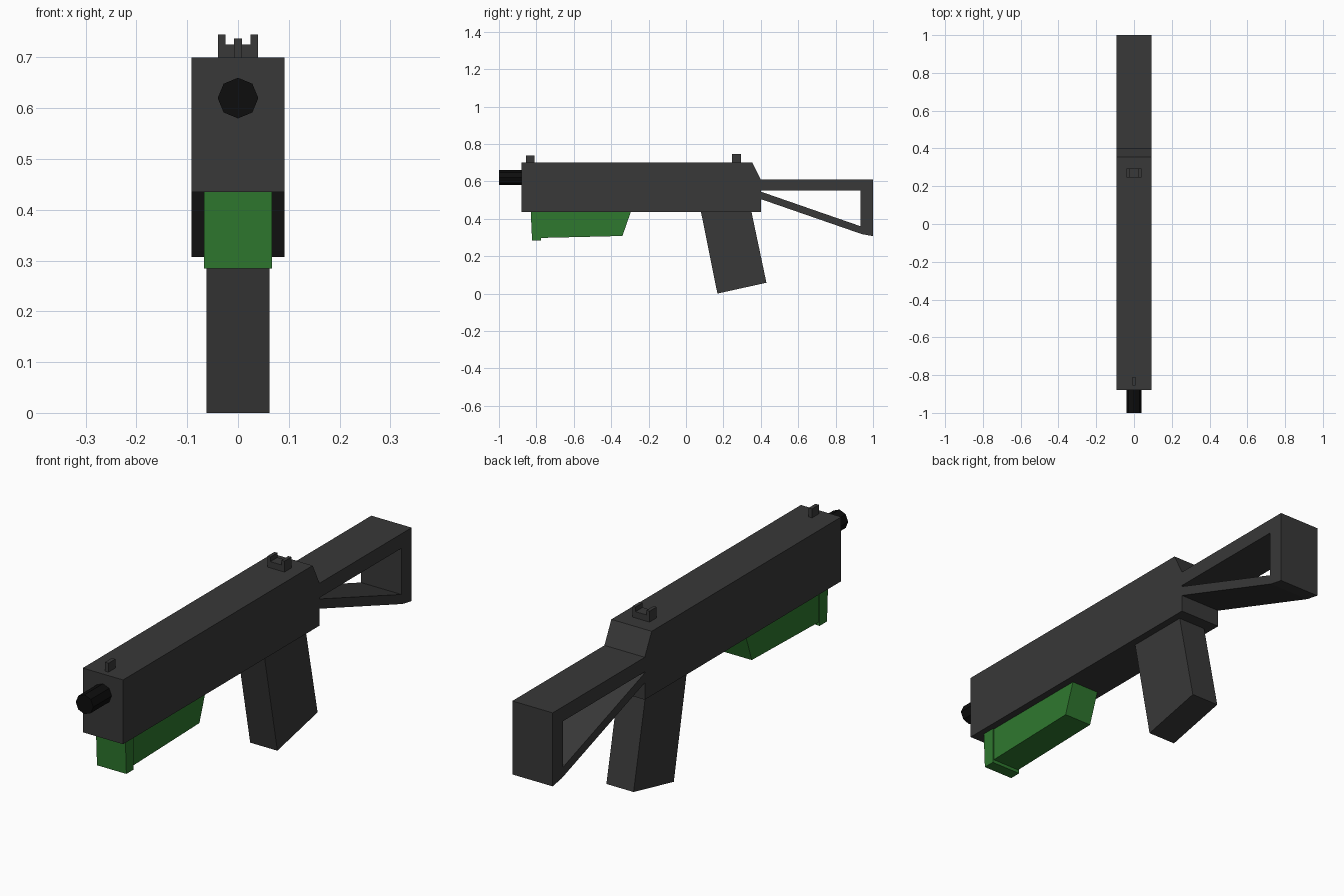
import bpy, bmesh
from mathutils import Vector, Matrix
from math import pi

if "Cube" in bpy.data.objects:
    bpy.data.objects.remove(bpy.data.objects["Cube"])


def material(name, rgb):
    m = bpy.data.materials.new(name)
    m.diffuse_color = (*rgb, 1)
    m.use_nodes = True
    m.node_tree.nodes["Principled BSDF"].inputs["Base Color"].default_value = m.diffuse_color
    return m


DARK = material("dark_grey", (0.04, 0.04, 0.04))
BLACK = material("black", (0.004, 0.004, 0.004))
GREEN = material("green", (0.028, 0.19, 0.028))


def finish(bm, name, mat):
    bmesh.ops.recalc_face_normals(bm, faces=bm.faces[:])
    mesh = bpy.data.meshes.new(name)
    bm.to_mesh(mesh)
    bm.free()
    mesh.materials.append(mat)
    obj = bpy.data.objects.new(name, mesh)
    bpy.context.collection.objects.link(obj)
    return obj


def extrude(name, points, step, mat):
    """Close a flat outline and extrude it along the step vector."""
    bm = bmesh.new()
    face = bm.faces.new([bm.verts.new(p) for p in points])
    result = bmesh.ops.extrude_face_region(bm, geom=[face], use_keep_orig=True)
    verts = [g for g in result["geom"] if isinstance(g, bmesh.types.BMVert)]
    bmesh.ops.translate(bm, verts=verts, vec=Vector(step))
    return finish(bm, name, mat)


def side_part(name, profile, half_width, mat=DARK):
    """Extrude a (y, z) side profile symmetrically across x."""
    pts = [(-half_width, y, z) for y, z in profile]
    return extrude(name, pts, (2 * half_width, 0, 0), mat)


# Main body with sloped rear top edge
side_part("receiver", [(-0.88, 0.435), (0.40, 0.435), (0.40, 0.61),
                       (0.355, 0.70), (-0.88, 0.70)], 0.092)

# Open triangular shoulder stock
side_part("stock", [(0.40, 0.61), (1.0, 0.61), (1.0, 0.307), (0.94, 0.318),
                    (0.40, 0.505), (0.40, 0.545), (0.933, 0.36),
                    (0.933, 0.55), (0.40, 0.55)], 0.092)

# Slanted rear grip
side_part("grip", [(0.08, 0.437), (0.35, 0.437), (0.43, 0.058), (0.168, 0.0)], 0.062)

# Green fore-end and its slightly wider front lip
side_part("foregrip", [(-0.80, 0.437), (-0.80, 0.297), (-0.34, 0.308),
                       (-0.295, 0.437)], 0.062, GREEN)
side_part("foregrip_lip", [(-0.83, 0.437), (-0.823, 0.284), (-0.775, 0.284),
                           (-0.775, 0.437)], 0.067, GREEN)

# Octagonal barrel
bm = bmesh.new()
bmesh.ops.create_cone(bm, cap_ends=True, segments=8, radius1=0.04, radius2=0.04,
                      depth=0.14,
                      matrix=Matrix.Translation((0, -0.93, 0.62)) @ Matrix.Rotation(pi / 2, 4, "X"))
finish(bm, "barrel", BLACK)

# Front sight post
side_part("front_sight", [(-0.855, 0.698), (-0.81, 0.698), (-0.81, 0.737),
                          (-0.855, 0.737)], 0.008)

# U-shaped rear sight, outline mirrored across x
half = [(0.039, 0.698), (0.039, 0.745), (0.025, 0.745), (0.025, 0.726)]
outline = half + [(-x, z) for x, z in reversed(half)]
extrude("rear_sight", [(x, 0.247, z) for x, z in outline], (0, 0.046, 0), DARK)
